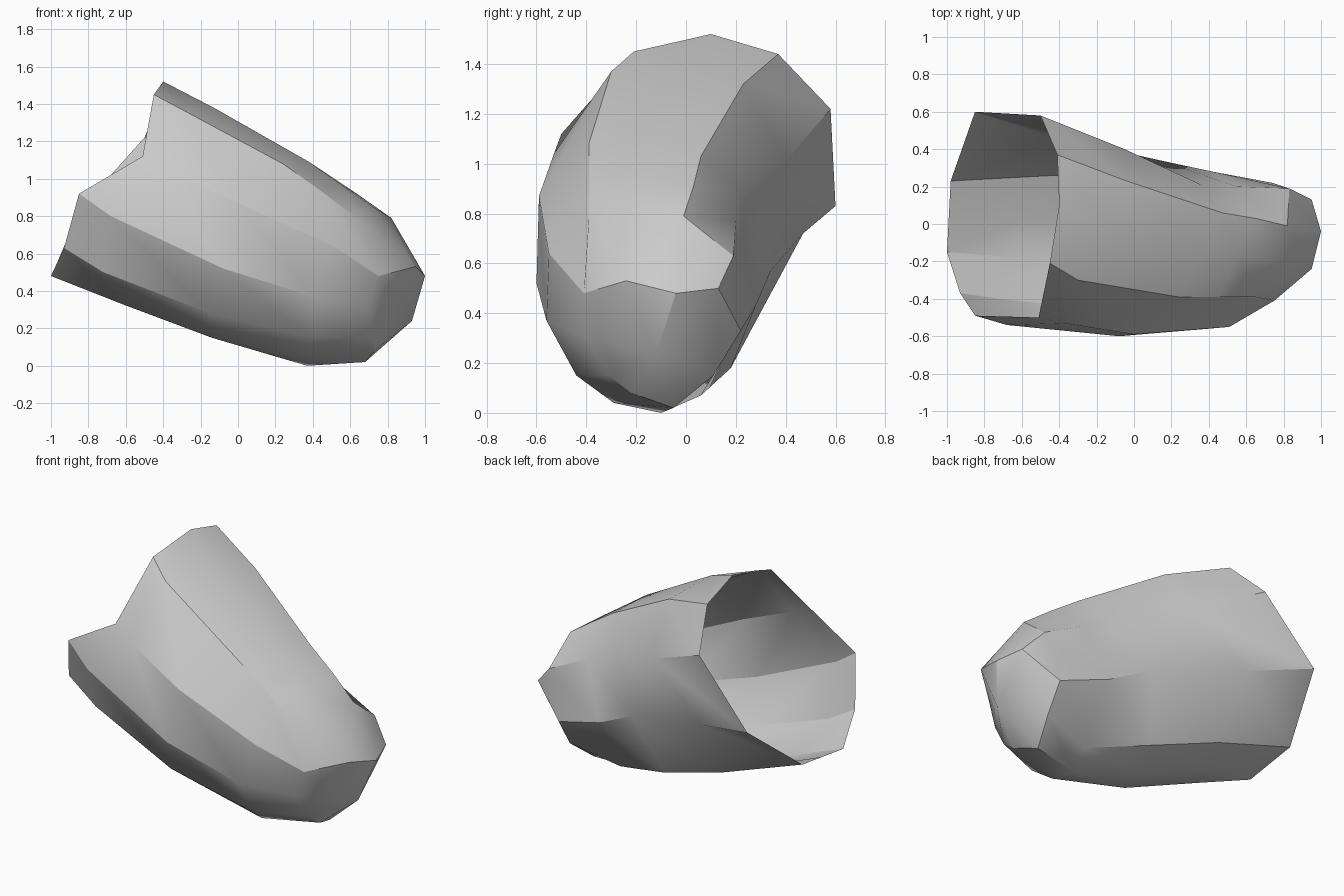
import bpy
import bmesh

# Remove only the default object
default_cube = bpy.data.objects.get("Cube")
if default_cube is not None:
    bpy.data.objects.remove(default_cube, do_unlink=True)


def make_material(name, colour):
    """Create a flat matte material with one colour."""
    material = bpy.data.materials.new(name)
    material.use_nodes = True
    material.diffuse_color = colour
    shader = material.node_tree.nodes["Principled BSDF"]
    shader.inputs["Base Color"].default_value = colour
    shader.inputs["Roughness"].default_value = 1
    return material


def bridge_sections(mesh_builder, first_section, second_section):
    """Join two cross-sections, dropping corners that share a vertex."""
    count = len(first_section)
    for index in range(count):
        following = (index + 1) % count
        corners = [
            first_section[index],
            first_section[following],
            second_section[following],
            second_section[index],
        ]
        corners = list(dict.fromkeys(corners))
        if len(corners) > 2:
            mesh_builder.faces.new(corners)


# Cross-sections, each starting at the crest and passing round the front side
open_rim = [
    (-.4, .1, 1.52), (-.45, -.21, 1.45), (-.51, -.5, 1.12), (-.85, -.49, .92),
    (-.93, -.37, .63), (-1, -.15, .48), (-.99, .04, .5), (-.98, .23, .52),
    (-.85, .6, .83), (-.5, .58, 1.22), (-.41, .37, 1.44),
]
collar = [
    (-.13, -.07, 1.38), (-.3, -.3, 1.37), (-.38, -.53, 1.04), (-.68, -.54, .8),
    (-.72, -.4, .5), (-.62, -.18, .33), (-.6, .02, .33), (-.42, .26, .33),
    (-.44, .47, .72), (-.05, .4, 1.01), (-.04, .23, 1.32),
]
waist = [
    (.38, -.15, 1.09), (.24, -.39, 1.08), (0, -.59, .87), (-.08, -.6, .52),
    (-.15, -.46, .28), (-.14, -.25, .15), (-.1, -.03, .14), (.03, .18, .18),
    (.14, .34, .57), (.36, .21, .88), (.47, .06, 1.03),
]
shoulder = [
    (.55, -.17, .97), (.45, -.39, .93), (.51, -.55, .64), (.4, -.56, .37),
    (.4, -.44, .15), (.37, -.29, .04), (.37, -.1, 0), (.42, .06, .07),
    (.42, .28, .43), (.55, .2, .77), (.65, .03, .91),
]
nose = [
    (.72, -.19, .85), (.65, -.39, .78), (.75, -.41, .48), (.7, -.41, .31),
    (.72, -.31, .15), (.73, -.22, .08), (.68, -.05, .02), (.74, .11, .15),
    (.74, .22, .33), (.83, .19, .63), (.82, -.01, .79),
]

# Loft the open shell from the rim to the nose
shell_builder = bmesh.new()
sections = [
    [shell_builder.verts.new(point) for point in section]
    for section in (open_rim, collar, waist, shoulder, nose)
]

# The tip has four corners, shared by all the strips that end there
front_tip = shell_builder.verts.new((.95, -.24, .53))
lower_tip = shell_builder.verts.new((.93, -.12, .24))
rear_tip = shell_builder.verts.new((.95, .13, .5))
upper_tip = shell_builder.verts.new((1, -.04, .48))
sections.append(
    [front_tip] * 3 + [lower_tip] * 5 + [rear_tip] * 2 + [upper_tip]
)

for first_section, second_section in zip(sections, sections[1:]):
    bridge_sections(shell_builder, first_section, second_section)

# Close the rounded end
shell_builder.faces.new((front_tip, lower_tip, upper_tip))
shell_builder.faces.new((lower_tip, rear_tip, upper_tip))

shell_mesh = bpy.data.meshes.new("open_shell")
shell_builder.to_mesh(shell_mesh)
shell_builder.free()
shell_mesh.materials.append(make_material("light grey", (.6, .6, .6, 1)))

open_shell = bpy.data.objects.new("open_shell", shell_mesh)
bpy.context.collection.objects.link(open_shell)

# Smooth the gentle folds and keep the strong creases
bpy.ops.object.select_all(action="DESELECT")
open_shell.select_set(True)
bpy.context.view_layer.objects.active = open_shell
bpy.ops.object.shade_smooth_by_angle()
